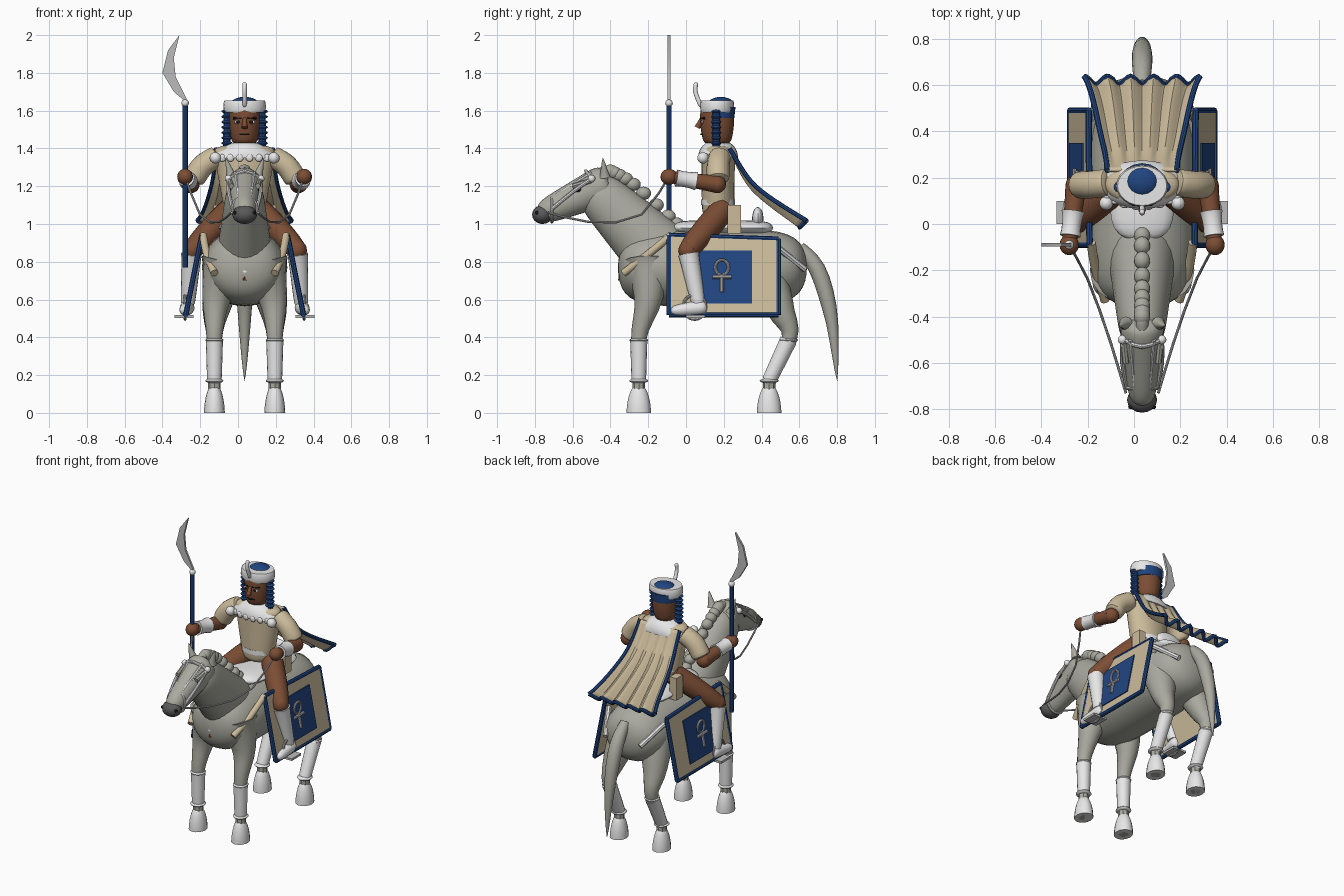
import bpy, bmesh, math
from mathutils import Vector

cube = bpy.data.objects.get("Cube")
if cube:
    bpy.data.objects.remove(cube)

X, Y, Z = Vector((1, 0, 0)), Vector((0, 1, 0)), Vector((0, 0, 1))
CENTRE = X * .035  # the horse and rider share this symmetry plane


def material(name, *colour):
    mat = bpy.data.materials.new(name)
    mat.use_nodes = True
    mat.diffuse_color = (*colour, 1)
    mat.node_tree.nodes["Principled BSDF"].inputs["Base Color"].default_value = (*colour, 1)
    return mat


coat = material("grey coat", .4, .4, .35)
muzzle_grey = material("dark muzzle grey", .1, .1, .1)
white = material("white cloth", .8, .8, .8)
tan = material("tan cloth", .6, .5, .33)
blue = material("royal blue", .015, .06, .22)
skin = material("brown skin", .2, .075, .035)
black = material("black", .01, .01, .01)
silver = material("silver", .5, .5, .5)


def finish(name, bm, mat):
    bmesh.ops.recalc_face_normals(bm, faces=bm.faces)
    bmesh.ops.translate(bm, verts=bm.verts, vec=CENTRE)
    mesh = bpy.data.meshes.new(name)
    bm.to_mesh(mesh)
    bm.free()
    mesh.materials.append(mat)
    mesh.polygons.foreach_set("use_smooth", [True] * len(mesh.polygons))
    mesh.set_sharp_from_angle(angle=math.radians(40))
    obj = bpy.data.objects.new(name, mesh)
    bpy.context.collection.objects.link(obj)
    return obj


# smooth path through the joints, with t running from end to end
def along(joints, t):
    last = len(joints) - 1
    t = min(max(t, 0), 1) * last
    i = min(int(t), last - 1)
    t -= i
    a, b, c, d = (Vector(joints[min(max(i + k, 0), last)]) for k in (-1, 0, 1, 2))
    bend, turn = a * 2 - b * 5 + c * 4 - d, b * 3 - a - c * 3 + d
    return b + ((c - a) * t + bend * t ** 2 + turn * t ** 3) / 2


# oval tube through joints; its radius tapers, may bulge midway and may close in a rounded end
def tube(name, joints, start, end, mat, wide=1, widen=0, bulge=0, ease=1, rounded=0, ref=X, sides=16):
    bm = bmesh.new()
    rings = []
    steps = max(sides, 2 * len(joints))
    for i in range(steps + 1):
        t = (1 - math.cos(math.pi * i / steps)) / 2
        radius = end + (start - end) * (1 - t) ** ease + bulge * math.sin(math.pi * t)
        if rounded:
            radius *= math.sqrt(max(0, 1 - abs(2 * t - 1) ** rounded))
        radius = max(radius, .001)
        way = (along(joints, t + .01) - along(joints, t - .01)).normalized()
        across = (ref - way * way.dot(ref)).normalized()
        other = way.cross(across) * radius
        across *= radius * (wide + widen * t)
        turns = [math.tau * k / sides for k in range(sides)]
        rings.append([bm.verts.new(along(joints, t) + across * math.cos(a) + other * math.sin(a)) for a in turns])
    for low, high in zip(rings, rings[1:]):
        for k in range(sides):
            bm.faces.new((low[k - 1], low[k], high[k], high[k - 1]))
    bm.faces.new(rings[0])
    bm.faces.new(rings[-1])
    finish(name, bm, mat)


def cord(name, joints, mat, radius=.01, ref=X):
    tube(name, joints, radius, radius, mat, ref=ref, sides=8)


def hoop(name, middles, wide, tall, mat, axis=Y):
    turns = [math.tau * k / 16 for k in range(17)]
    ring = [Vector(middles[0]) + axis * wide * math.cos(a) + Z * tall * math.sin(a) for a in turns]
    cord(name, ring, mat, .008, Y if axis == X else X)


def ball(name, middles, size, mat):
    bm = bmesh.new()
    bmesh.ops.create_uvsphere(bm, u_segments=16, v_segments=10, radius=1)
    bmesh.ops.scale(bm, verts=bm.verts, vec=size)
    bmesh.ops.translate(bm, verts=bm.verts, vec=middles[0])
    finish(name, bm, mat)


# flat outline thickened evenly along one direction
def slab(name, outline, push, mat):
    bm = bmesh.new()
    front, back = ([bm.verts.new(Vector(p) + push * side) for p in outline] for side in (.5, -.5))
    bm.faces.new(front)
    bm.faces.new(back)
    for i in range(len(front)):
        bm.faces.new((front[i - 1], front[i], back[i], back[i - 1]))
    finish(name, bm, mat)


def both(maker, name, points, *args, **options):
    for sign, side in ((1, "left"), (-1, "right")):
        maker(f"{side}_{name}", [(sign * p[0], p[1], p[2]) for p in points], *args, **options)


# horse body
tube("horse_trunk", [(0, -.36, .77), (0, .64, .77)], .21, .2, coat, wide=1.1, rounded=4, sides=24)
tube("horse_neck", [(0, -.1, .8), (0, -.5, 1.2)], .2, .11, coat, wide=.8, rounded=8, sides=24)
tube("horse_head", [(0, -.4, 1.22), (0, -.78, 1.05)], .12, .055, coat, wide=.9, rounded=6, sides=24)
ball("muzzle", [(0, -.76, 1.05)], (.065, .055, .05), muzzle_grey)
both(tube, "horse_ear", [(.07, -.43, 1.25), (.1, -.44, 1.35)], .03, 0, coat)
both(ball, "horse_eye", [(.07, -.57, 1.18)], (.015, .02, .015), black)
both(cord, "horse_brow", [(.07, -.6, 1.2), (.08, -.5, 1.23)], coat, .015)
both(ball, "nostril", [(.05, -.79, 1.06)], (.01, .01, .01), black)
tube("forelock", [(0, -.4, 1.29), (0, -.57, 1.23)], .03, .02, coat, rounded=6)
for i in range(9):
    ball(f"mane_lock_{i}", [along([(0, -.4, 1.28), (0, -.28, 1.21), (0, -.05, 1)], i / 8)], (.035, .04, .035), coat)
tube("tail", [(0, .6, .88), (0, .7, .75), (0, .77, .5), (0, .8, .17)], .03, 0, coat, bulge=.028)

# horse legs, wraps and hooves, each leg running from shoulder or hip to ankle
horse_legs = {"front": [(.1, -.2, .8), (.15, -.2, .6), (.16, -.25, .4), (.16, -.25, .17)],
              "hind": [(.1, .4, .8), (.15, .5, .55), (.16, .55, .4), (.16, .44, .17)]}
for name, leg in horse_legs.items():
    knee, ankle = leg[2:]
    floor = (ankle[0], ankle[1], 0)
    both(tube, f"{name}_leg", leg, .13, .03, coat, ease=2)
    both(cord, f"{name}_pastern", [ankle, floor], coat, .033)
    both(tube, f"{name}_hoof", [floor, along([floor, ankle], .75)], .065, .03, white, wide=.85, bulge=.01)
    shin = [along([knee, ankle], t) for t in (.1, 1)]
    both(tube, f"{name}_wrap", shin, .046, .038, white)
    for place, end in zip(("upper", "lower"), shin):
        both(ball, f"{name}_{place}_cuff", [end], (.048, .05, .014), white)

# bridle and reins
temple, cheek = (.085, -.5, 1.24), (.065, -.71, 1.08)
hoop("noseband", [(0, -.71, 1.08)], .065, .07, white, X)
cord("browband", [(-.08, -.5, 1.24), (0, -.53, 1.28), temple], white, ref=Y)
both(cord, "cheek_strap", [cheek, (.085, -.6, 1.17), temple], white)
both(cord, "nose_strap", [(.03, -.71, 1.14), (.05, -.5, 1.27)], white)
both(ball, "bridle_stud", [temple], (.02, .02, .02), white)

# harness and saddle
both(tube, "breast_strap", [(.22, -.08, .94), (.2, -.2, .84), (.16, -.33, .74)], .02, .02, tan)
both(cord, "rump_strap", [(.21, .48, .88), (.13, .63, .76)], white, .017)
ball("breast_medallion", [(0, -.33, .75)], (.055, .03, .035), white)
cord("hanging_strap", [(0, -.34, .77), (0, -.35, .7)], skin)
tube("saddle", [(0, -.07, .98), (0, .46, .98)], .04, .04, white, wide=3.5, rounded=4)
ball("saddle_back", [(0, .38, 1.03)], (.1, .03, .06), white)


# side blankets with blue trim and a looped cross
def flank(y, z, out=.02):
    return .225 + (.95 - z) / 5 + out, y, z


hanging = [flank(y, z, 0) for y, z in ((-.09, .94), (.49, .92), (.49, .52), (-.09, .52))]
square = [flank(y, z, .012) for y, z in ((.03, .86), (.35, .86), (.35, .58), (.03, .58))]
both(slab, "blanket", hanging, X * .02, tan)
both(slab, "blanket_panel", square, X * .009, blue)
for i in range(4):
    both(cord, f"blanket_trim_{i}", [hanging[i - 1], hanging[i]], blue, .014)
both(hoop, "emblem_loop", [flank(.19, .77)], .035, .04, silver)
both(cord, "emblem_stem", [flank(.19, .73), flank(.19, .64)], silver)
both(cord, "emblem_bar", [flank(.14, .72), flank(.24, .72)], silver)

# rider legs
hip, knee, ankle, toe = (.07, .2, 1.08), (.28, .01, .86), (.3, .065, .58), (.32, -.08, .54)
both(tube, "thigh", [hip, knee], .065, .05, skin, bulge=.01)
both(ball, "knee", [knee], (.05, .05, .055), skin)
both(tube, "shin_wrap", [along([knee, ankle], .1), ankle], .055, .036, white)
both(tube, "foot", [(.3, .11, .56), toe], .045, .025, white, rounded=4)
both(hoop, "stirrup_ring", [(.315, .045, .56)], .06, .065, silver)
both(slab, "stirrup_plate", [(x, y, .51) for x, y in ((.27, 0), (.37, 0), (.37, .1), (.27, .1))], Z * .014, silver)

# rider torso and clothing
tube("tunic", [(0, .17, 1.03), (0, .17, 1.42)], .085, .09, tan, wide=1.1, widen=.9, rounded=8, sides=24)
tube("belt", [(0, .17, 1.1), (0, .17, 1.13)], .09, .09, white, wide=1.25)
both(slab, "tunic_skirt", [(.14, y, z) for y, z in ((.22, 1.1), (.29, 1.1), (.29, .95), (.22, .95))], X * .05, tan)
tube("collar", [(0, .17, 1.35), (0, .17, 1.43)], .105, .06, white, wide=1.8, widen=-.7, bulge=.015, sides=24)
for i in range(12):
    turn = math.pi * i / 11
    ball(f"collar_bead_{i}", [Vector((0, .17, 1.35)) + X * .18 * math.cos(turn) - Y * .1 * math.sin(turn)],
         (.02, .01, .02), white)
both(ball, "collar_stud", [(.155, .09, 1.35)], (.03, .03, .03), white)

# rider arms
shoulder, elbow, hand = (.14, .18, 1.36), (.285, .165, 1.21), (.315, -.09, 1.25)
both(tube, "sleeve", [shoulder, (.22, .17, 1.31), (.275, .17, 1.23)], .06, .06, tan, rounded=12)
both(tube, "forearm", [elbow, hand], .047, .03, skin)
both(ball, "elbow", [elbow], (.047, .047, .047), skin)
both(tube, "bracelet", [along([elbow, hand], t) for t in (.45, .8)], .05, .045, white, bulge=-.006)
both(ball, "hand", [hand], (.042, .045, .042), skin)
both(cord, "rein", [(.07, -.73, 1.06), (.14, -.5, 1.01), (.23, -.25, 1.04), hand], silver, .006)

# rider head and headdress
cord("neck", [(0, .18, 1.38), (0, .18, 1.5)], skin, .05)
tube("head", [(0, .165, 1.42), (0, .165, 1.64)], .065, .083, skin, wide=.93, bulge=.015, rounded=12)
tube("nose", [(0, .085, 1.56), (0, .06, 1.51)], .01, .016, skin)
cord("mouth", [(-.025, .09, 1.475), (0, .08, 1.475), (.025, .09, 1.475)], black, .005, Y)
both(ball, "eye", [(.035, .087, 1.54)], (.02, .006, .01), white)
both(ball, "pupil", [(.035, .083, 1.54)], (.01, .006, .008), black)
both(cord, "eyebrow", [(.015, .08, 1.56), (.06, .1, 1.56)], black, .006, Y)
both(cord, "headdress_core", [(.09, .16, 1.62), (.095, .16, 1.39)], blue, .02)
for i in range(8):
    both(ball, f"headdress_rib_{i}", [(.093, .16, 1.4 + i * .028)], (.03, .026, .011), blue)
tube("headdress_back", [(0, .185, 1.56), (0, .185, 1.62)], .07, .078, blue, wide=1.2)
tube("crown_band", [(0, .165, 1.59), (0, .165, 1.655)], .085, .085, white, wide=1.25, bulge=.005, sides=24)
ball("crown_dome", [(0, .185, 1.635)], (.075, .068, .038), blue)
tube("plume", [(0, .08, 1.62), (0, .05, 1.7), (0, .055, 1.75)], .012, .012, white, rounded=8)

# rippled cape, narrow at the shoulders and wide at the hem
spine = [(0, .23, 1.4), (0, .36, 1.19), (0, .62, 1)]
cape = []
for t in (i / 12 for i in range(13)):
    ripples = [(k / 15 - 1, t * .018 * math.cos(k * math.pi / 3)) for k in range(31)]
    cape.append([along(spine, t) + X * u * (.15 + t * t / 10) + (Y + Z) * lift for u, lift in ripples])
sheet = bmesh.new()
grid = [[sheet.verts.new(p) for p in row] for row in cape]
for low, high in zip(grid, grid[1:]):
    for k in range(len(low) - 1):
        sheet.faces.new((low[k], low[k + 1], high[k + 1], high[k]))
cloth = finish("cape", sheet, tan).modifiers.new("thickness", "SOLIDIFY")
cloth.thickness = .012
cloth.offset = 0
cord("cape_hem", cape[-1], blue, .012, Y)
both(cord, "cape_edge", [row[-1] for row in cape], blue, .012)

# curved blade on a staff, held in the right hand
grip = Vector((-hand[0], hand[1], 0))
cord("staff", [grip + Z * .77, grip + Z * 1.63], blue, .014)
ball("staff_knob", [grip + Z * 1.64], (.02, .02, .02), white)
edge = [(0, 1.65), (-.06, 1.7), (-.12, 1.8), (-.09, 1.92), (-.03, 2), (-.06, 1.88), (-.05, 1.78), (.01, 1.66)]
slab("blade", [grip + X * x + Z * z for x, z in edge], Y * .014, silver)
